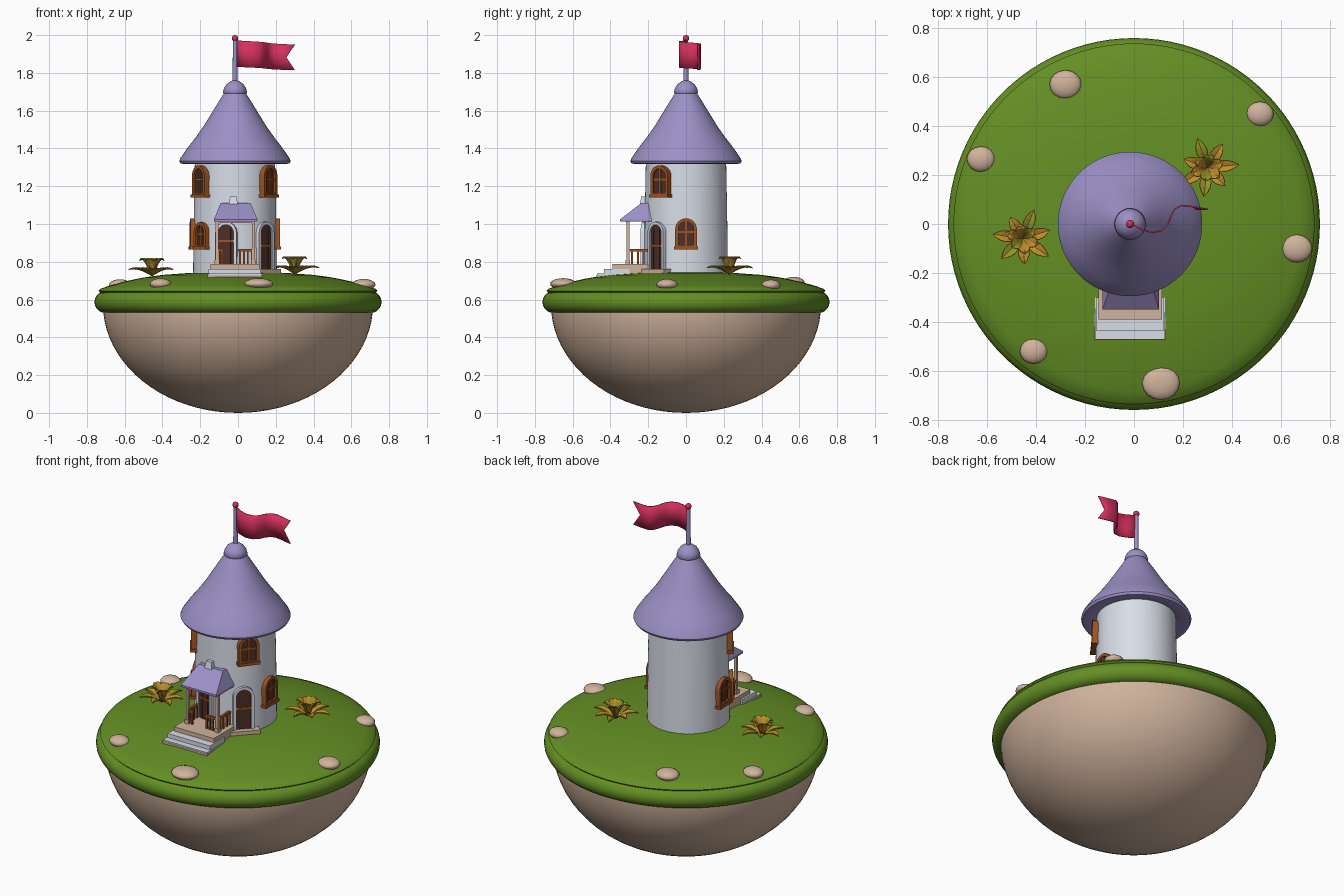
import bpy, bmesh, math
from mathutils import Vector

if "Cube" in bpy.data.objects:
    bpy.data.objects.remove(bpy.data.objects["Cube"])

def mat(name, r, g, b):
    m = bpy.data.materials.new(name)
    lin = [((c / 255 + 0.055) / 1.055) ** 2.4 for c in (r, g, b)]
    m.diffuse_color = (*lin, 1)
    m.use_nodes = True
    m.node_tree.nodes["Principled BSDF"].inputs["Base Color"].default_value = m.diffuse_color
    return m

GRASS = mat("grass green", 100, 143, 36)
STONE = mat("sandy stone", 208, 179, 157)
WHITE = mat("wall white", 216, 221, 231)
ROOF = mat("roof lilac", 156, 145, 198)
WOOD = mat("window wood", 158, 84, 34)
DARK = mat("dark wood", 78, 46, 38)
FLAG = mat("flag crimson", 212, 48, 92)
GOLD = mat("leaf gold", 190, 142, 44)
OLIVE = mat("leaf olive", 150, 146, 40)

CX, R = -0.016, 0.222      # tower axis and wall radius

def make(name, verts, faces, mats, smooth=40):
    me = bpy.data.meshes.new(name)
    me.from_pydata([tuple(v) for v in verts], [], faces)
    ob = bpy.data.objects.new(name, me)
    bpy.context.collection.objects.link(ob)
    for m in (mats if isinstance(mats, list) else [mats]):
        me.materials.append(m)
    bm = bmesh.new()
    bm.from_mesh(me)
    bmesh.ops.remove_doubles(bm, verts=bm.verts, dist=1e-5)
    bmesh.ops.recalc_face_normals(bm, faces=bm.faces)
    bm.to_mesh(me)
    bm.free()
    if smooth:
        bpy.ops.object.select_all(action='DESELECT')
        ob.select_set(True)
        bpy.context.view_layer.objects.active = ob
        bpy.ops.object.shade_smooth_by_angle(angle=math.radians(smooth))
    return ob

def lathe(name, prof, m, x=0.0, n=64, smooth=40):
    verts = [(x + r * math.cos(2 * math.pi * i / n), r * math.sin(2 * math.pi * i / n), z)
             for r, z in prof for i in range(n)]
    faces = [(k * n + i, k * n + (i + 1) % n, (k + 1) * n + (i + 1) % n, (k + 1) * n + i)
             for k in range(len(prof) - 1) for i in range(n)]
    return make(name, verts, faces, m, smooth)

def box(name, x0, x1, y0, y1, z0, z1, m, inset=0.0):
    v = [(x0, y0, z0), (x1, y0, z0), (x1, y1, z0), (x0, y1, z0),
         (x0 + inset, y0 + inset, z1), (x1 - inset, y0 + inset, z1),
         (x1 - inset, y1, z1), (x0 + inset, y1, z1)]
    return make(name, v, BOXF, m, 0)

BOXF = [(0, 3, 2, 1), (4, 5, 6, 7), (0, 1, 5, 4), (1, 2, 6, 5), (2, 3, 7, 6), (3, 0, 4, 7)]

def ground(r):
    return 0.745 - 0.09 * (r / 0.735) ** 3

# Island: earth bowl, rolled grass rim, domed lawn
lathe("earth_bowl", [(0.715 * math.sin(a), 0.575 - 0.575 * math.cos(a))
                     for a in [math.pi / 2 * i / 20 for i in range(21)]], STONE, n=96)
lathe("grass_rim", [(0.702 + 0.058 * math.cos(a), 0.587 + 0.058 * math.sin(a))
                    for a in [2 * math.pi * i / 20 for i in range(21)]], GRASS, n=96)
lathe("lawn", [(0.70, 0.625), (0.728, 0.635), (0.738, 0.646)] +
      [(r, ground(r)) for r in (0.73, 0.68, 0.6, 0.5, 0.4, 0.25, 0.1, 0)], GRASS, n=96, smooth=60)

# Stones half sunk in the lawn
for i, (x, y, r) in enumerate([(-0.28, 0.57, 0.062), (0.515, 0.45, 0.053), (-0.625, 0.265, 0.055),
                               (0.665, -0.10, 0.06), (-0.41, -0.52, 0.054), (0.11, -0.65, 0.073)]):
    bpy.ops.mesh.primitive_uv_sphere_add(segments=16, ring_count=10, radius=1,
                                         location=(x, y, ground(math.hypot(x, y)) + 0.003))
    ob = bpy.context.object
    ob.name = f"stone_{i + 1}"
    ob.scale = (r * 1.05, r * 0.95, 0.03)
    ob.data.materials.append(STONE)
    bpy.ops.object.shade_smooth()

# Tower wall, conical roof, cap and flagpole
lathe("tower_wall", [(0, 0.70), (R, 0.70), (0.218, 1.05), (0.212, 1.36), (0, 1.36)], WHITE, CX)
lathe("tower_roof", [(0.15, 1.36), (0.21, 1.335), (0.27, 1.318), (0.288, 1.32), (0.295, 1.333),
                     (0.289, 1.348), (0.25, 1.405), (0.207, 1.46), (0.165, 1.52),
                     (0.125, 1.585), (0.085, 1.65), (0.05, 1.705), (0, 1.71)], ROOF, CX)
lathe("roof_cap", [(0, 1.685), (0.055, 1.685), (0.064, 1.697), (0.058, 1.72), (0.045, 1.74),
                   (0.025, 1.755), (0.013, 1.76)], ROOF, CX, 32, 60)
lathe("flagpole", [(0.013, 1.74), (0.011, 1.975), (0, 1.975)], ROOF, CX, 16)
lathe("pole_ball", [(0.017 * math.sin(math.pi * i / 10), 1.983 - 0.017 * math.cos(math.pi * i / 10))
                    for i in range(11)], FLAG, CX, 16, 60)

# Waving swallow-tailed flag
path = [(-0.015, 0.0), (0.03, -0.025), (0.075, -0.038), (0.115, -0.03), (0.14, -0.005), (0.155, 0.035),
        (0.17, 0.06), (0.195, 0.073), (0.24, 0.068), (0.30, 0.057)]
fv, ff = [], []
for i, (x, y) in enumerate(path):
    t = i / (len(path) - 1)
    top, bot = 1.972 - 0.022 * t, 1.832 - 0.018 * t
    mid = (top + bot) / 2
    fv += [(x, y, top), (x if i < 9 else 0.255, y, mid), (x, y, bot)]
    if i:
        a, b = 3 * i - 3, 3 * i
        ff += [(a, b, b + 1, a + 1), (a + 1, b + 1, b + 2, a + 2)]
flag = make("flag", fv, ff, FLAG, 60)
flag.modifiers.new("thickness", 'SOLIDIFY').thickness = 0.006

# Wall-mounted parts: local u runs along the wall, d is distance from the tower axis
def on_wall(deg, u, d, z):
    a = math.radians(deg)
    return Vector((CX + math.sin(a) * d + math.cos(a) * u, -math.cos(a) * d + math.sin(a) * u, z))

def arch(w, z0, z1, n=12):
    rise = w * 0.5
    pts = [(-w / 2, z0), (w / 2, z0)]
    return pts + [(w / 2 * math.cos(math.pi * i / n), z1 - rise + rise * math.sin(math.pi * i / n))
                  for i in range(n + 1)]

def arch_frame(name, deg, w, z0, z1, t, d, m, sill):
    out, inn = arch(w, z0, z1), arch(w - 2 * t, z0 + sill, z1 - t)
    n = len(out)
    v = [on_wall(deg, u, dd, z) for ring, dd in ((out, 0.19), (out, d), (inn, d), (inn, 0.19))
         for u, z in ring]
    f = [(k * n + i, k * n + (i + 1) % n, (k + 1) * n + (i + 1) % n, (k + 1) * n + i)
         for k in range(3) for i in range(n)]
    make(name, v, f, m, 35)

def arch_panel(name, deg, w, z0, z1, d, m):
    make(name, [on_wall(deg, u, d, z) for u, z in arch(w, z0, z1)], [tuple(range(15))], m, 0)

def wall_bar(name, deg, u0, u1, z0, z1, d, m):
    v = [on_wall(deg, u, dd, z) for z in (z0, z1)
         for u, dd in ((u0, d), (u1, d), (u1, 0.19), (u0, 0.19))]
    make(name, v, BOXF, m, 0)

def window(name, deg, w, z0, z1):
    d = R + 0.016
    arch_frame(name + "_frame", deg, w, z0, z1, 0.017, d, WOOD, 0.02)
    arch_panel(name + "_panes", deg, w - 0.03, z0 + 0.01, z1 - 0.015, R + 0.004, DARK)
    wall_bar(name + "_mullion", deg, -0.006, 0.006, z0 + 0.01, z1 - 0.01, d - 0.005, WOOD)
    zm = z0 + (z1 - z0) * 0.55
    wall_bar(name + "_crossbar", deg, -w / 2 + 0.01, w / 2 - 0.01, zm - 0.005, zm + 0.005, d - 0.006, WOOD)
    wall_bar(name + "_sill", deg, -w / 2 - 0.005, w / 2 + 0.005, z0 - 0.004, z0 + 0.012, d + 0.006, WOOD)

window("upper_right_window", 53, 0.115, 1.145, 1.31)
window("upper_left_window", -55, 0.115, 1.145, 1.31)
window("side_right_window", 90, 0.115, 0.87, 1.03)
window("side_left_window", -88, 0.115, 0.87, 1.03)
window("lower_left_window", -52, 0.10, 0.87, 1.01)

def door(name, deg, w, z0, z1):
    d = R + 0.012
    arch_frame(name + "_frame", deg, w, z0, z1, 0.016, d, WHITE, 0.004)
    arch_panel(name + "_leaf", deg, w - 0.03, z0, z1 - 0.015, R + 0.003, DARK)
    wall_bar(name + "_rail", deg, -w / 2 + 0.014, w / 2 - 0.014, z0 + 0.13, z0 + 0.14, R + 0.007, WOOD)
    for s in (-1, 1):
        wall_bar(name + "_hinge", deg, s * 0.022 - 0.003, s * 0.022 + 0.003, z0, z1 - 0.035, R + 0.006, DARK)

door("side_door", 46, 0.115, 0.75, 1.012)
door("porch_door", -12, 0.115, 0.775, 1.012)
wall_bar("side_door_step", 46, -0.085, 0.085, 0.72, 0.763, R + 0.035, STONE)

# Porch: floor, steps, posts, railing and hipped roof
box("porch_floor", -0.145, 0.115, -0.39, -0.12, 0.70, 0.787, STONE)
box("middle_step", -0.155, 0.122, -0.435, -0.30, 0.69, 0.762, WHITE)
box("bottom_step", -0.16, 0.127, -0.472, -0.30, 0.67, 0.738, WHITE)
box("bottom_step_front", -0.161, 0.128, -0.474, -0.30, 0.67, 0.73, STONE)
for s, x in (("left", -0.112), ("right", 0.083)):
    box(f"{s}_porch_post", x - 0.008, x + 0.008, -0.316, -0.30, 0.78, 1.03, STONE)
    box(f"{s}_post_base", x - 0.012, x + 0.012, -0.32, -0.296, 0.78, 0.81, STONE)
    box(f"{s}_side_handrail", x - 0.007, x + 0.007, -0.30, -0.17, 0.855, 0.868, WOOD)
    for k in range(4):
        y = -0.285 + k * 0.03
        box(f"{s}_side_baluster_{k + 1}", x - 0.005, x + 0.005, y - 0.005, y + 0.005, 0.785, 0.858, WOOD)
for s, x0, x1, n in (("left", -0.112, -0.075, 2), ("right", 0.0, 0.083, 4)):
    box(f"{s}_front_handrail", x0, x1, -0.315, -0.301, 0.855, 0.868, WOOD)
    for k in range(n):
        x = x0 + (x1 - x0) * (k + 0.5) / n
        box(f"{s}_front_baluster_{k + 1}", x - 0.005, x + 0.005, -0.313, -0.303, 0.785, 0.858, WOOD)
box("porch_beam", -0.12, 0.091, -0.318, -0.298, 1.005, 1.025, STONE)
rv = [(x, y, z) for x0, x1, y0, z in ((-0.128, 0.103, -0.35, 1.012), (-0.128, 0.103, -0.35, 1.024),
                                      (-0.092, 0.066, -0.235, 1.112))
      for x, y in ((x0, y0), (x1, y0), (x1, -0.15), (x0, -0.15))]
make("porch_roof", rv, [(3, 2, 1, 0), (8, 9, 10, 11)] +
     [(k + i, k + (i + 1) % 4, k + 4 + (i + 1) % 4, k + 4 + i) for k in (0, 4) for i in range(4)], ROOF, 0)
box("porch_gable_ornament", -0.05, 0.0, -0.245, -0.2, 1.10, 1.145, WHITE, 0.008)

# Leafy rosette plants
def plant(name, x, y, turn):
    z0 = ground(math.hypot(x, y)) - 0.005
    v, f, idx = [], [], []
    for i in range(13):
        ring = 0 if i < 7 else 1
        a = turn + (2 * math.pi * i / 7 if ring == 0 else 2 * math.pi * (i - 7) / 6 + 0.4)
        reach, rise = ((0.118, 0.045), (0.065, 0.095))[ring]
        reach *= 1 + 0.12 * math.sin(i * 2.3)
        b, n = len(v), 6
        for k in range(n + 1):
            t = k / n
            w = 0.021 * math.sin(math.pi * t ** 1.15) + 0.003 * (1 - t)
            r, z = reach * t, z0 + rise * math.sin(math.pi * 0.6 * t) + 0.01 * (1 - t)
            for s in (-1, 0, 1):
                v.append((x + r * math.cos(a) - s * w * math.sin(a),
                          y + r * math.sin(a) + s * w * math.cos(a), z + abs(s) * w * 0.35))
        for k in range(n):
            for s in (0, 1):
                q = b + 3 * k + s
                f.append((q, q + 1, q + 4, q + 3))
                idx.append(1 if i % 3 == 1 else 0)
    ob = make(name, v, f, [GOLD, OLIVE], 0)
    if len(idx) == len(ob.data.polygons):
        ob.data.polygons.foreach_set("material_index", idx)
    ob.modifiers.new("thickness", 'SOLIDIFY').thickness = 0.005

plant("left_plant", -0.455, -0.06, 0.3)
plant("right_plant", 0.30, 0.23, 1.0)
